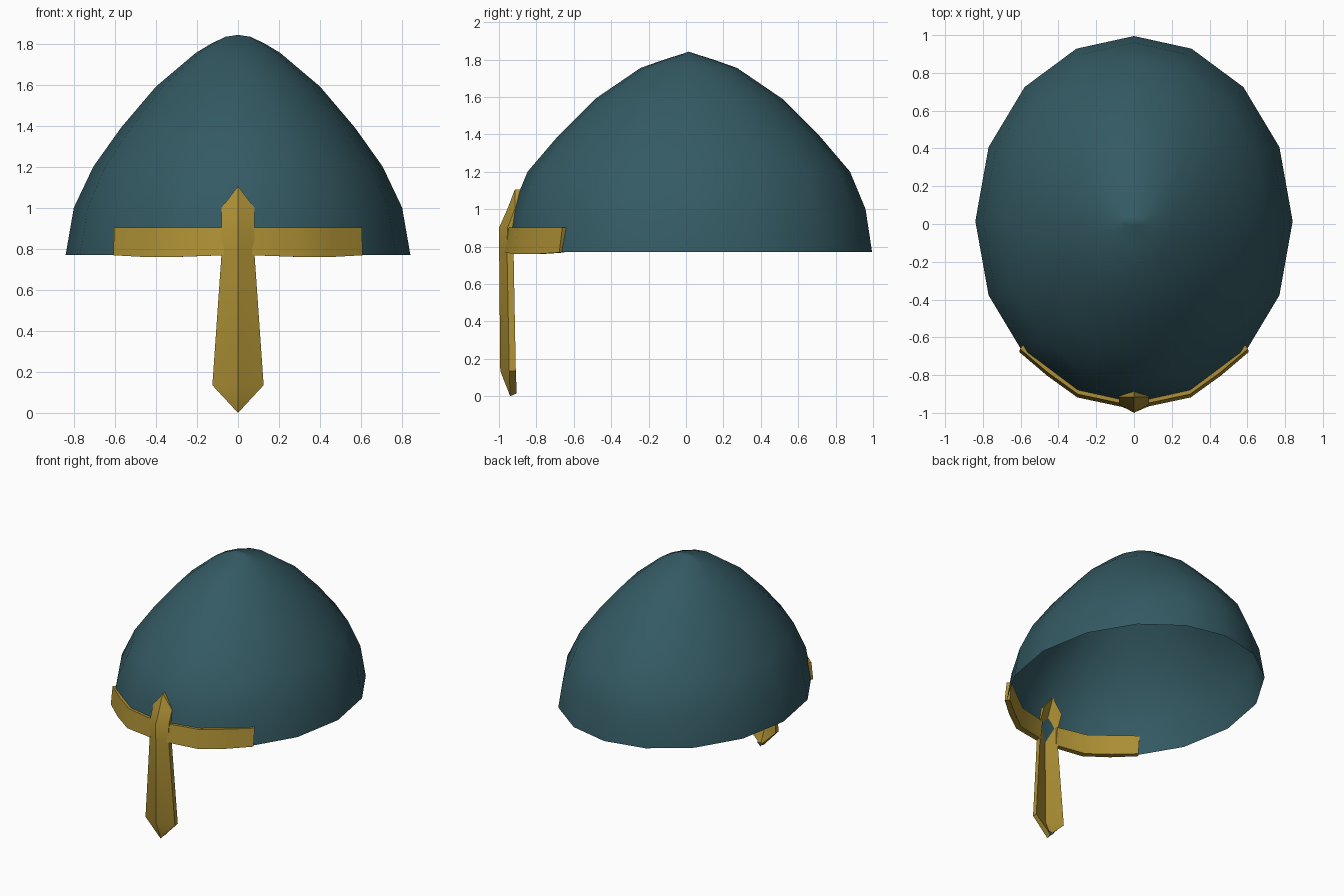
import bpy, bmesh, math

if "Cube" in bpy.data.objects:
    bpy.data.objects.remove(bpy.data.objects["Cube"])

def material(name, rgb):
    m = bpy.data.materials.new(name)
    m.diffuse_color = (*rgb, 1)
    m.use_nodes = True
    m.node_tree.nodes["Principled BSDF"].inputs["Base Color"].default_value = m.diffuse_color
    return m

TEAL = material("dark teal", (0.034, 0.102, 0.125))
GOLD = material("old gold", (0.42, 0.28, 0.035))

def make(name, verts, faces, mat, angle):
    me = bpy.data.meshes.new(name)
    me.from_pydata(verts, [], faces)
    bm = bmesh.new()
    bm.from_mesh(me)
    bmesh.ops.recalc_face_normals(bm, faces=bm.faces)
    bm.to_mesh(me)
    bm.free()
    me.materials.append(mat)
    ob = bpy.data.objects.new(name, me)
    bpy.context.collection.objects.link(ob)
    bpy.ops.object.select_all(action='DESELECT')
    ob.select_set(True)
    bpy.context.view_layer.objects.active = ob
    bpy.ops.object.shade_smooth_by_angle(angle=math.radians(angle))
    return ob

# Dome: open single-sheet shell of 16-sided elliptical rings (z, half width, half depth)
CY = 0.015
rings = [(0.77, 0.84, 0.98), (1.0, 0.80, 0.945), (1.2, 0.705, 0.862), (1.39, 0.57, 0.70),
         (1.59, 0.40, 0.50), (1.755, 0.205, 0.258), (1.80, 0.13, 0.13), (1.833, 0.06, 0.025)]
quarter = [0, 21.3, 43.6, 66.4]
angles = quarter + [90] + [180 - a for a in quarter[:0:-1]]
angles += [a + 180 for a in angles]
verts, faces = [], []
for z, rx, ry in rings:
    for a in angles:
        t = math.radians(a)
        verts.append((rx * math.sin(t), CY + ry * math.cos(t), z))
n = len(angles)
for r in range(len(rings) - 1):
    for i in range(n):
        j = (i + 1) % n
        faces.append((r * n + i, r * n + j, (r + 1) * n + j, (r + 1) * n + i))
verts.append((0, CY, 1.842))
top = (len(rings) - 1) * n
faces += [(top + i, top + (i + 1) % n, len(verts) - 1) for i in range(n)]
make("helmet_dome", verts, faces, TEAL, 60)

# Nose guard: ridged plate, rows of (z, half width, ridge y, edge y), tips at both ends
rows = [(1.0, 0.08, -0.955, -0.915), (0.9, 0.08, -1.0, -0.955),
        (0.78, 0.08, -0.999, -0.957), (0.135, 0.125, -0.993, -0.945)]
front = [(0, -0.915, 1.105)]
for z, w, yr, ye in rows:
    front += [(-w, ye, z), (0, yr, z), (w, ye, z)]
front.append((0, -0.94, 0.0))
last = len(front) - 1
faces = [(0, 1, 2), (0, 2, 3), (last, last - 2, last - 3), (last, last - 1, last - 2)]
for r in range(len(rows) - 1):
    for k in (1, 2):
        a = r * 3 + k
        faces.append((a, a + 3, a + 4, a + 1))
m = len(front)
back = [(x, y + 0.035, z + (0.015 if z == 0 else 0)) for x, y, z in front]
outline = [0] + [1 + 3 * r for r in range(4)] + [last] + [3 + 3 * r for r in range(3, -1, -1)]
walls = []
for a, b in zip(outline, outline[1:] + outline[:1]):
    walls.append((a, b, b + m, a + m))
faces += [tuple(i + m for i in f) for f in faces] + walls
make("nose_guard", front + back, faces, GOLD, 25)

# Teal patch at the back of the lower tip
make("nose_guard_tip", [(-0.03, -0.902, 0.035), (0.03, -0.902, 0.035), (0, -0.902, 0.004)],
     [(0, 1, 2)], TEAL, 30)

# Brow band: one thick strip on each side, sunk through the dome wall
path = [((0.07, -0.967), (0.07, -0.927)), ((0.30, -0.918), (0.292, -0.876)),
        ((0.46, -0.803), (0.438, -0.766)), ((0.607, -0.678), (0.585, -0.650))]
for side, name in ((1, "brow_band_right"), (-1, "brow_band_left")):
    verts, faces = [], []
    for i, ((ox, oy), (ix, iy)) in enumerate(path):
        zb = 0.76 if i in (1, 2) else 0.768
        verts += [(side * ox, oy, zb), (side * (ox - 0.003), oy + 0.017, 0.903),
                  (side * (ix - 0.003), iy + 0.017, 0.903), (side * ix, iy, zb)]
    for i in range(len(path) - 1):
        for k in range(4):
            a, b = i * 4 + k, i * 4 + (k + 1) % 4
            faces.append((a, b, b + 4, a + 4))
    faces += [(0, 1, 2, 3), (12, 13, 14, 15)]
    make(name, verts, faces, GOLD, 40)
